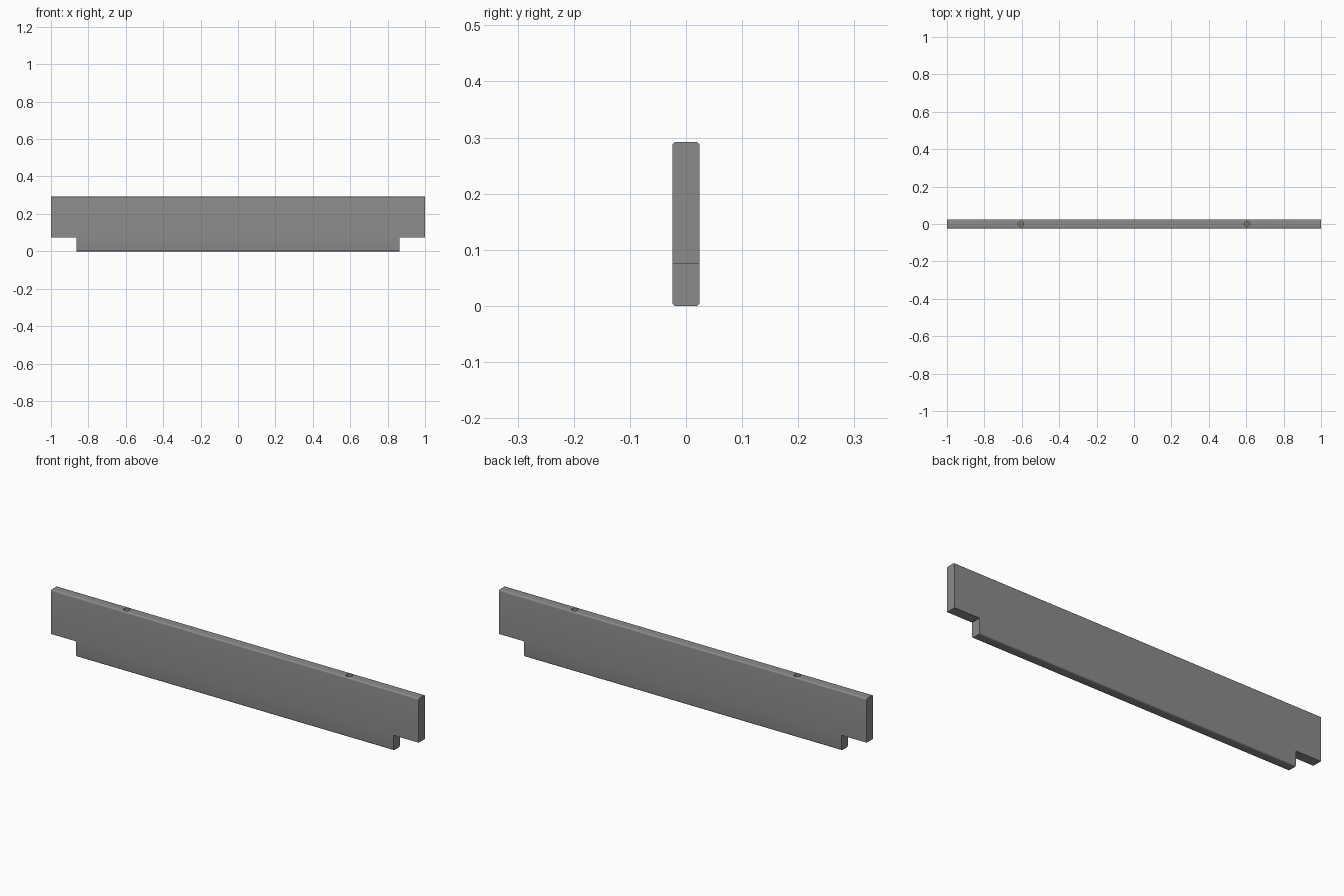
import bpy, bmesh, math

if "Cube" in bpy.data.objects:
    bpy.data.objects.remove(bpy.data.objects["Cube"])

LENGTH, WIDTH, HEIGHT, ROUND = 2.0, 0.049, 0.292, 0.007
NOTCH_X, NOTCH_Z, HOLE_X = 0.863, 0.075, 0.605

grey = bpy.data.materials.new("board grey")
grey.diffuse_color = (0.26, 0.26, 0.26, 1)
grey.use_nodes = True
grey.node_tree.nodes["Principled BSDF"].inputs["Base Color"].default_value = grey.diffuse_color


def box(name, size, loc):
    bpy.ops.mesh.primitive_cube_add(size=1, location=loc)
    ob = bpy.context.object
    ob.name = name
    ob.scale = size
    bpy.ops.object.transform_apply(location=True, rotation=False, scale=True)
    return ob


def cylinder(name, radius, top, bottom, x):
    bpy.ops.mesh.primitive_cylinder_add(vertices=32, radius=radius, depth=top - bottom,
                                        location=(x, 0, (top + bottom) / 2))
    ob = bpy.context.object
    ob.name = name
    return ob


# Long board with rounded lengthwise edges
board = box("board", (LENGTH, WIDTH, HEIGHT), (0, 0, HEIGHT / 2))
board.data.materials.append(grey)
bm = bmesh.new()
bm.from_mesh(board.data)
long_edges = [e for e in bm.edges if abs(e.verts[0].co.x - e.verts[1].co.x) > 1]
bmesh.ops.bevel(bm, geom=long_edges, offset=ROUND, segments=5, profile=0.5, affect='EDGES')
bm.to_mesh(board.data)
bm.free()

# Cutters: bottom end notches, counterbored screw holes in the top
cutters = []
for side in (-1, 1):
    cutters.append(box("notch_cutter", (0.4, 0.2, 0.2),
                       (side * (NOTCH_X + 0.2), 0, NOTCH_Z - 0.1)))
    cutters.append(cylinder("counterbore_cutter", 0.015, HEIGHT + 0.05, HEIGHT - 0.03, side * HOLE_X))
    cutters.append(cylinder("screw_hole_cutter", 0.006, HEIGHT - 0.02, HEIGHT - 0.08, side * HOLE_X))

bpy.ops.object.select_all(action='DESELECT')
bpy.context.view_layer.objects.active = board
board.select_set(True)
for cutter in cutters:
    cutter.hide_render = True
    mod = board.modifiers.new("cut", 'BOOLEAN')
    mod.operation = 'DIFFERENCE'
    mod.solver = 'EXACT'
    mod.object = cutter
    bpy.ops.object.modifier_apply(modifier=mod.name)
for cutter in cutters:
    bpy.data.objects.remove(cutter, do_unlink=True)

bpy.ops.object.shade_smooth_by_angle(angle=math.radians(30))
